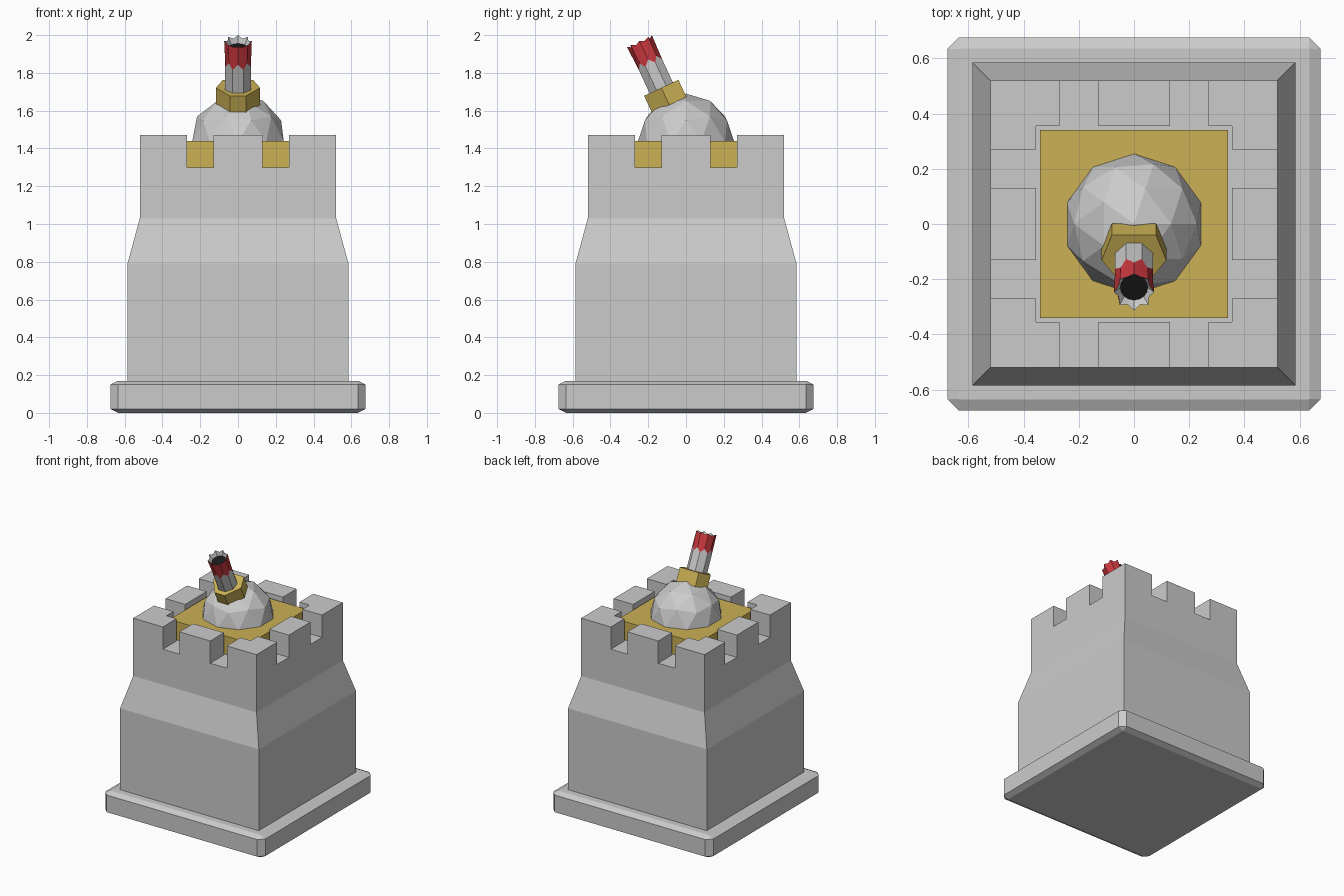
import bpy, bmesh, math
from mathutils import Matrix, Vector

if "Cube" in bpy.data.objects:
    bpy.data.objects.remove(bpy.data.objects["Cube"])


def mat(name, col):
    m = bpy.data.materials.new(name)
    m.diffuse_color = (*col, 1)
    m.use_nodes = True
    m.node_tree.nodes["Principled BSDF"].inputs["Base Color"].default_value = m.diffuse_color
    return m


GOLD = mat("gold", (0.60, 0.44, 0.09))
RED = mat("red", (0.60, 0.04, 0.05))
DARK = mat("dark", (0.01, 0.01, 0.01))


def loft(name, rings, material=None, matrix=None, caps=(True, True)):
    """Skin a stack of equal-sized counter-clockwise rings, bottom to top."""
    bm = bmesh.new()
    loops = [[bm.verts.new(p) for p in r] for r in rings]
    n = len(rings[0])
    for a, b in zip(loops, loops[1:]):
        for i in range(n):
            j = (i + 1) % n
            bm.faces.new((a[i], a[j], b[j], b[i]))
    if caps[0]:
        bm.faces.new(loops[0][::-1])
    if caps[1]:
        bm.faces.new(loops[-1])
    me = bpy.data.meshes.new(name)
    bm.to_mesh(me)
    bm.free()
    ob = bpy.data.objects.new(name, me)
    bpy.context.collection.objects.link(ob)
    if material:
        me.materials.append(material)
    if matrix:
        ob.matrix_world = matrix
    return ob


def square(h, z):
    return [(-h, -h, z), (h, -h, z), (h, h, z), (-h, h, z)]


def chamfered(h, c, z):
    """Square ring with its corners cut by c."""
    quarter = [Vector((h, -c, z)), Vector((h, c, z))]
    return [Matrix.Rotation(k * math.pi / 2, 3, 'Z') @ p for k in range(4) for p in quarter]


def prism(name, outline, z0, z1, material=None, matrix=None):
    return loft(name, [[(x, y, z) for x, y in outline] for z in (z0, z1)], material, matrix)


# chamfered base slab
loft("base", [chamfered(0.635, 0.634, 0), chamfered(0.675, 0.635, 0.02),
              chamfered(0.675, 0.635, 0.15), chamfered(0.635, 0.634, 0.17)])

# stepped tower body
loft("tower", [square(0.585, 0.165), square(0.585, 0.79),
               square(0.52, 1.03), square(0.52, 1.30)])

# battlements: one corner block and one middle block per side
O, I, G = 0.52, 0.355, 0.27
for k in range(4):
    rot = Matrix.Rotation(k * math.pi / 2, 4, 'Z')
    prism(f"corner_merlon_{k}", [(O, O), (G, O), (G, I), (I, I), (I, G), (O, G)],
          1.30, 1.47, None, rot)
    prism(f"middle_merlon_{k}", [(I, -0.13), (O, -0.13), (O, 0.13), (I, 0.13)],
          1.30, 1.47, None, rot)

# gold roof plate
loft("roof_plate", [square(0.34, 1.30), square(0.34, 1.44)], GOLD)

# faceted dome
bpy.ops.mesh.primitive_ico_sphere_add(subdivisions=2, radius=0.255, location=(0, 0, 1.435))
bpy.context.object.name = "dome"

# gun parts share an axis tilted forward from the dome centre
TILT = Matrix.Translation((0, 0, 1.44)) @ Matrix.Rotation(math.radians(25), 4, 'X')


def star(r_point, r_valley, z_point, z_valley):
    """16-point ring alternating between points and valleys."""
    ring = []
    for i in range(16):
        a = i * math.pi / 8
        r, z = (r_valley, z_valley) if i % 2 else (r_point, z_point)
        ring.append((r * math.cos(a), r * math.sin(a), z))
    return ring


# six-sided collar
prism("collar", [(0.117, 0), (0.08, 0.1), (-0.08, 0.1),
                 (-0.117, 0), (-0.042, -0.1), (0.042, -0.1)], 0.21, 0.31, GOLD, TILT)

# eight-sided barrel with jagged red muzzle
edge = star(0.068, 0.0736, 0.475, 0.445)
tip = star(0.073, 0.06, 0.584, 0.572)
loft("barrel", [star(0.068, 0.0736, 0.22, 0.22), edge], None, TILT, (True, False))
loft("muzzle", [edge, tip], RED, TILT, (False, False))
loft("muzzle_bore", [tip, star(0.05, 0.05, 0.545, 0.545)], None, TILT, (False, False))
loft("bore_floor", [star(0.051, 0.051, 0.535, 0.535), star(0.05, 0.05, 0.545, 0.545)],
     DARK, TILT)
